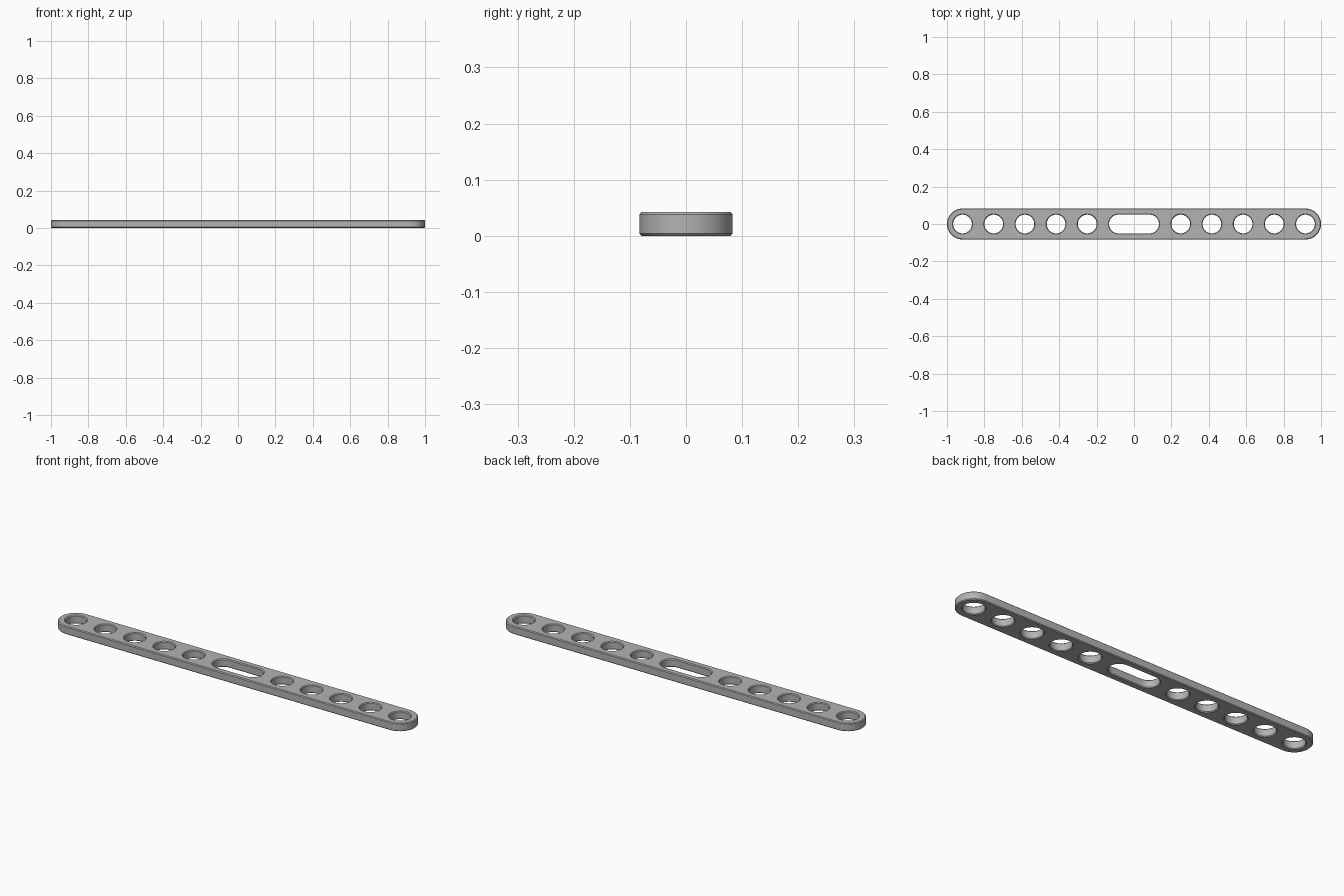
import bpy, bmesh, math

cube = bpy.data.objects.get("Cube")
if cube:
    bpy.data.objects.remove(cube, do_unlink=True)

PITCH = 1 / 6      # spacing between hole centres
WIDTH_R = 0.083    # half width of the bar
HOLE_R = 0.05
HEIGHT = 0.042
CHAMFER = 0.004
SEG = 24           # segments per half circle

grey = bpy.data.materials.new("light grey")
grey.use_nodes = True
colour = (0.45, 0.45, 0.45, 1)
grey.diffuse_color = colour
grey.node_tree.nodes["Principled BSDF"].inputs["Base Color"].default_value = colour


def outline(cx, half, r):
    """Rounded-end outline: two half circles whose centres are 2 * half apart."""
    points = []
    for side, start in ((1, -math.pi / 2), (-1, math.pi / 2)):
        for i in range(SEG + (1 if half else 0)):
            a = start + math.pi * i / SEG
            points.append((cx + side * half + r * math.cos(a), r * math.sin(a)))
    return points


def wall(bm, cx, half, r, inward):
    """Chamfered upright wall; returns its bottom and top edge loops."""
    profile = [(CHAMFER, 0), (0, CHAMFER), (0, HEIGHT - CHAMFER), (CHAMFER, HEIGHT)]
    rings = [[bm.verts.new((x, y, z)) for x, y in outline(cx, half, r + inward * d)]
             for d, z in profile]
    n = len(rings[0])
    for low, high in zip(rings, rings[1:]):
        for i in range(n):
            j = (i + 1) % n
            bm.faces.new((low[i], low[j], high[j], high[i]))
    return [[bm.edges.get((ring[i], ring[(i + 1) % n])) for i in range(n)]
            for ring in (rings[0], rings[-1])]


bm = bmesh.new()

# Outer wall, centre slot and the row of holes on each side
loops = [wall(bm, 0, 1 - WIDTH_R, WIDTH_R, -1),
         wall(bm, 0, PITCH / 2, HOLE_R, 1)]
for side in (-1, 1):
    for k in range(5):
        loops.append(wall(bm, side * (1.5 + k) * PITCH, 0, HOLE_R, 1))

# Flat bottom and top around the openings
for level, normal in ((0, (0, 0, -1)), (1, (0, 0, 1))):
    edges = [e for loop in loops for e in loop[level]]
    bmesh.ops.triangle_fill(bm, edges=edges, use_beauty=True, normal=normal)
bmesh.ops.recalc_face_normals(bm, faces=bm.faces[:])

mesh = bpy.data.meshes.new("perforated_bar")
bm.to_mesh(mesh)
bm.free()
mesh.materials.append(grey)
bar = bpy.data.objects.new("perforated_bar", mesh)
bpy.context.collection.objects.link(bar)

bpy.ops.object.select_all(action='DESELECT')
bar.select_set(True)
bpy.context.view_layer.objects.active = bar
bpy.ops.object.shade_smooth_by_angle(angle=math.radians(30))
